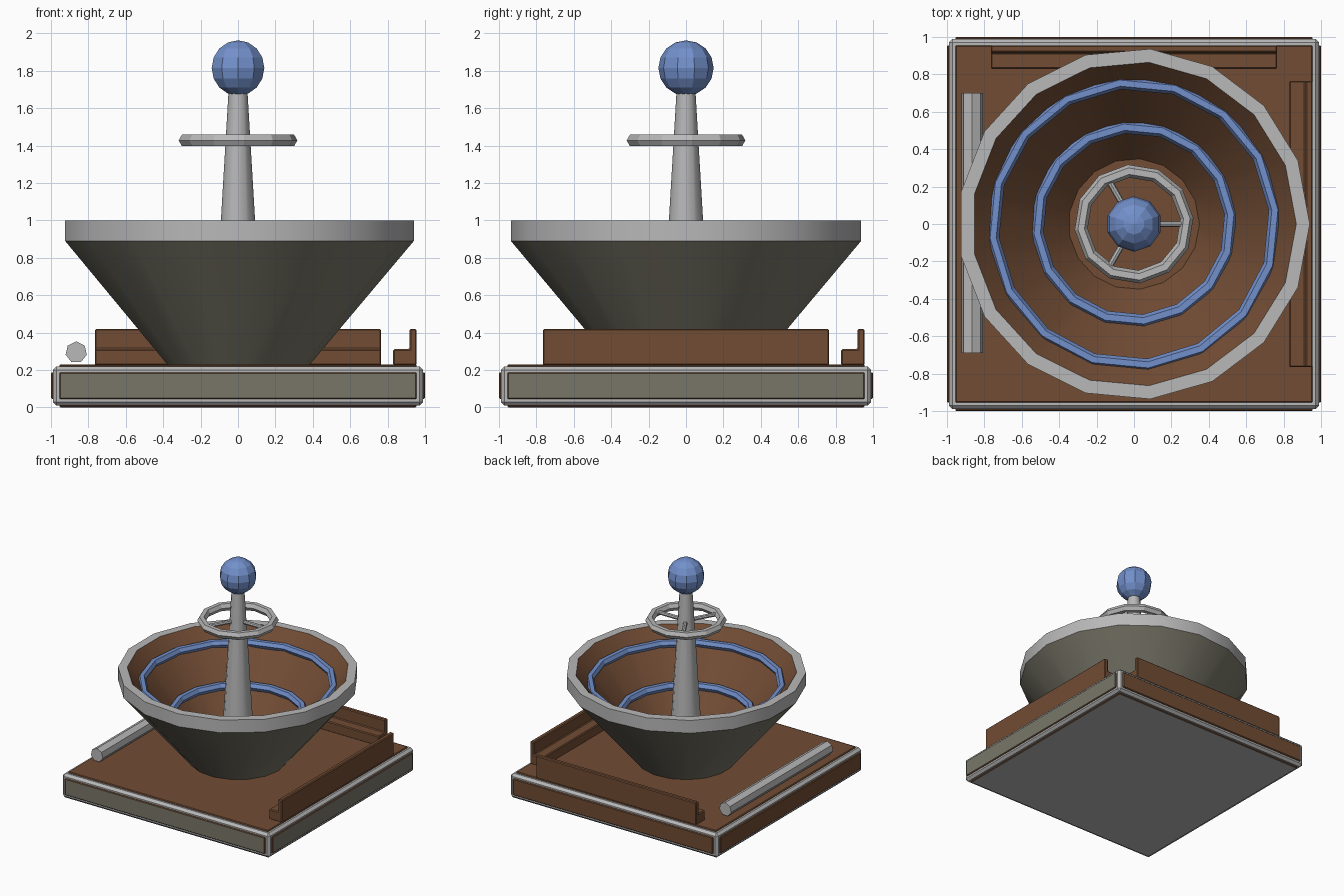
import bpy, bmesh, math
from mathutils import Matrix, Vector

if "Cube" in bpy.data.objects:
    bpy.data.objects.remove(bpy.data.objects["Cube"])


def material(name, rgb):
    m = bpy.data.materials.new(name)
    m.diffuse_color = (*rgb, 1)
    m.use_nodes = True
    m.node_tree.nodes["Principled BSDF"].inputs["Base Color"].default_value = m.diffuse_color
    return m


GREY = material("light grey", (0.48, 0.48, 0.48))
BROWN = material("brown", (0.165, 0.072, 0.034))
OLIVE = material("olive grey", (0.19, 0.183, 0.14))
BLUE = material("blue", (0.17, 0.28, 0.60))


def finish(name, bm, mats, rule=None, smooth=None):
    bmesh.ops.recalc_face_normals(bm, faces=bm.faces)
    if rule:
        for f in bm.faces:
            f.material_index = rule(f)
    me = bpy.data.meshes.new(name)
    bm.to_mesh(me)
    bm.free()
    for m in mats:
        me.materials.append(m)
    ob = bpy.data.objects.new(name, me)
    bpy.context.collection.objects.link(ob)
    if smooth:
        bpy.ops.object.select_all(action='DESELECT')
        ob.select_set(True)
        bpy.context.view_layer.objects.active = ob
        bpy.ops.object.shade_smooth_by_angle(angle=math.radians(smooth))
    return ob


def box(name, lo, hi, mats, bevel=0.0, rule=None):
    lo, hi = Vector(lo), Vector(hi)
    bm = bmesh.new()
    bmesh.ops.create_cube(bm, size=1)
    bmesh.ops.scale(bm, verts=bm.verts, vec=hi - lo)
    bmesh.ops.translate(bm, verts=bm.verts, vec=(lo + hi) / 2)
    if bevel:
        bmesh.ops.bevel(bm, geom=bm.edges[:], offset=bevel, segments=1,
                        affect='EDGES', profile=0.5)
    return finish(name, bm, mats, rule)


def lathe(name, profile, sides, mats, rule=None, closed=False, smooth=None, turn=0.0):
    """Spin an (r, z) profile about the z axis."""
    bm = bmesh.new()
    rows = []
    for r, z in profile:
        rows.append([bm.verts.new((r * math.cos(turn + math.tau * i / sides),
                                   r * math.sin(turn + math.tau * i / sides), z))
                     for i in range(sides)])
    n = len(rows)
    for k in range(n if closed else n - 1):
        a, b = rows[k], rows[(k + 1) % n]
        for i in range(sides):
            j = (i + 1) % sides
            bm.faces.new((a[i], a[j], b[j], b[i]))
    if not closed:
        bm.faces.new(rows[0])
        bm.faces.new(rows[-1])
    return finish(name, bm, mats, rule, smooth)


def hoop(name, major, minor, z, sides, mat, turn=0.0):
    prof = [(major + minor * math.cos(math.tau * k / 6),
             z + minor * math.sin(math.tau * k / 6)) for k in range(6)]
    return lathe(name, prof, sides, [mat], closed=True, turn=turn)


def rod(name, a, b, r, sides, mat):
    a, b = Vector(a), Vector(b)
    bm = bmesh.new()
    rot = (b - a).to_track_quat('Z', 'Y').to_matrix().to_4x4()
    bmesh.ops.create_cone(bm, cap_ends=True, segments=sides, radius1=r, radius2=r,
                          depth=(b - a).length,
                          matrix=Matrix.Translation((a + b) / 2) @ rot)
    return finish(name, bm, [mat])


# Base: bevelled frame with a raised panel on each side
box("base_frame", (-0.99, -0.99, 0.01), (0.99, 0.99, 0.22), [GREY], 0.02)
lo, hi = (-0.955, -0.955, 0.045), (0.955, 0.955, 0.188)
outer_lo, outer_hi = (-1, -1, 0), (1, 1, 0.23)
panels = [("left_panel", 0, -1, BROWN), ("right_panel", 0, 1, OLIVE),
          ("front_panel", 1, -1, OLIVE), ("back_panel", 1, 1, BROWN),
          ("bottom_panel", 2, -1, GREY), ("top_panel", 2, 1, BROWN)]
for name, axis, sign, mat in panels:
    a, b = list(lo), list(hi)
    if sign > 0:
        a[axis], b[axis] = outer_hi[axis] - 0.04, outer_hi[axis]
    else:
        a[axis], b[axis] = outer_lo[axis], outer_lo[axis] + 0.04
    box(name, a, b, [BROWN, mat], 0.006,
        lambda f, ax=axis, s=sign: int(f.normal[ax] * s > 0.9))


# Bowl: olive outside, grey rim, brown inside
def bowl_rule(f):
    c = f.calc_center_median()
    if f.normal.z > 0.95 and c.z > 0.99:
        return 1
    if abs(f.normal.z) < 0.05 and c.z > 0.9:
        return 1
    return 2 if f.normal.z > 0.05 else 0


lathe("bowl", [(0.38, 0.225), (0.94, 0.89), (0.94, 1.0), (0.868, 1.0), (0.35, 0.41)],
      17, [OLIVE, GREY, BROWN], bowl_rule, smooth=30)

# Blue hoops set into the bowl wall
hoop("upper_bowl_hoop", 0.757, 0.033, 0.885, 16, BLUE, 0.1)
hoop("lower_bowl_hoop", 0.52, 0.034, 0.625, 16, BLUE, 0.1)

# Centre mast, wheel with three spokes and ball
lathe("mast", [(0.127, 0.40), (0.05, 1.70)], 12, [GREY], smooth=35)
hoop("wheel_rim", 0.284, 0.035, 1.428, 12, GREY, 0.1)
for k in range(3):
    t = math.tau * k / 3
    rod("wheel_spoke", (0, 0, 1.428), (0.28 * math.cos(t), 0.28 * math.sin(t), 1.428),
        0.017, 8, GREY)
bm = bmesh.new()
bmesh.ops.create_uvsphere(bm, u_segments=10, v_segments=8, radius=0.148)
bmesh.ops.translate(bm, verts=bm.verts, vec=(0, 0, 1.815))
finish("top_ball", bm, [BLUE])


# L-shaped benches on the right and back
def bench(name, turn):
    profile = [(0.83, 0.225), (0.955, 0.225), (0.955, 0.42), (0.917, 0.42),
               (0.917, 0.312), (0.83, 0.312)]
    bm = bmesh.new()
    face = bm.faces.new([bm.verts.new((x, -0.765, z)) for x, z in profile])
    ext = bmesh.ops.extrude_face_region(bm, geom=[face])
    bmesh.ops.translate(bm, vec=(0, 1.53, 0),
                        verts=[v for v in ext['geom'] if isinstance(v, bmesh.types.BMVert)])
    bmesh.ops.recalc_face_normals(bm, faces=bm.faces)
    bmesh.ops.bevel(bm, geom=bm.edges[:], offset=0.007, segments=1,
                    affect='EDGES', profile=0.5)
    bmesh.ops.rotate(bm, verts=bm.verts, matrix=Matrix.Rotation(turn, 3, 'Z'))
    finish(name, bm, [BROWN])


bench("right_bench", 0)
bench("back_bench", math.pi / 2)

# Loose roller on the left
rod("side_roller", (-0.865, -0.69, 0.295), (-0.865, 0.70, 0.295), 0.058, 7, GREY)
